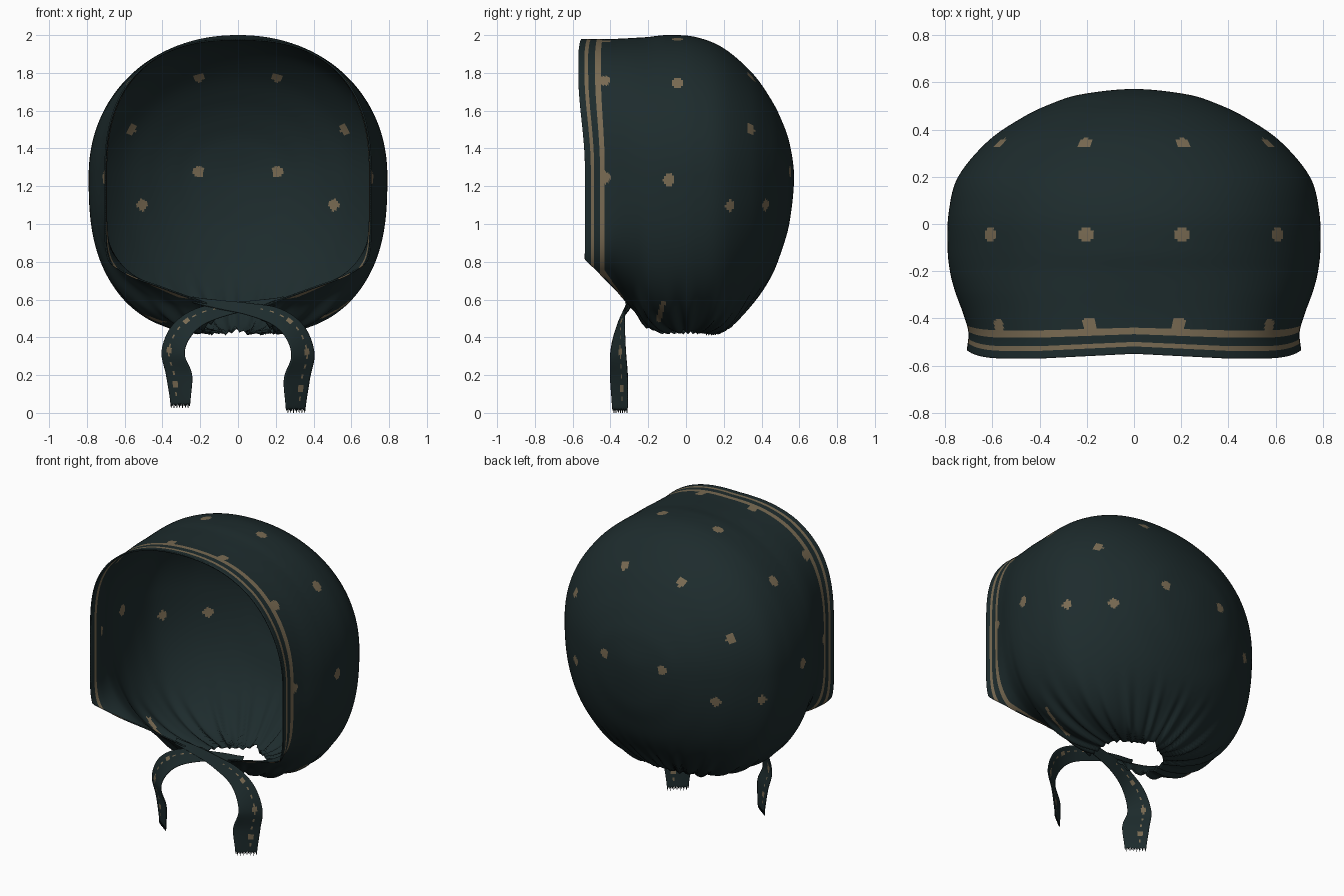
import bpy, bmesh, math
from mathutils import Vector

if "Cube" in bpy.data.objects:
    bpy.data.objects.remove(bpy.data.objects["Cube"])


def material(name, rgb):
    m = bpy.data.materials.new(name)
    m.diffuse_color = (*rgb, 1)
    m.use_nodes = True
    m.node_tree.nodes["Principled BSDF"].inputs["Base Color"].default_value = m.diffuse_color
    return m


CLOTH = material("dark green cloth", (0.0125, 0.0245, 0.026))
GOLD = material("muted gold print", (0.19, 0.145, 0.085))
ZC = 1.25  # height of the crown centre


def smooth(v, a, b):
    t = min(1, max(0, (v - a) / (b - a)))
    return t * t * (3 - 2 * t)


def spline(pts, t):
    """Catmull-Rom through pts, t in 1 .. len-2 (outer points are guides)."""
    i = min(int(t), len(pts) - 3)
    u = t - i
    out = []
    for a, b, c, d in zip(pts[i - 1], pts[i], pts[i + 1], pts[i + 2]):
        out.append(b + 0.5 * u * (c - a + u * (2 * a - 5 * b + 4 * c - d + u * (3 * (b - c) + d - a))))
    return out


def new_object(name, bm, slots):
    me = bpy.data.meshes.new(name)
    bm.to_mesh(me)
    bm.free()
    ob = bpy.data.objects.new(name, me)
    bpy.context.collection.objects.link(ob)
    for m in slots:
        me.materials.append(m)
    for p in me.polygons:
        p.use_smooth = True
    return ob


# Hood sections from back to front:
# y, half width, top, bottom, lower roundness, open half width at the bottom
SECTIONS = [
    (0.55, -0.22, 1.08, 1.48, 2.0, 0),
    (0.572, 0, ZC, ZC, 2.0, 0),
    (0.55, 0.22, 1.42, 1.02, 2.0, 0),
    (0.51, 0.35, 1.54, 0.87, 2.1, 0),
    (0.45, 0.475, 1.66, 0.72, 2.2, 0),
    (0.35, 0.62, 1.80, 0.58, 2.3, 0),
    (0.20, 0.745, 1.93, 0.44, 2.45, 0),
    (0.05, 0.785, 1.99, 0.42, 2.6, 0.19),
    (-0.10, 0.79, 2.0, 0.42, 2.65, 0.20),
    (-0.20, 0.78, 1.99, 0.45, 2.65, 0.17),
    (-0.28, 0.76, 1.985, 0.545, 2.7, 0.10),
    (-0.38, 0.725, 1.98, 0.63, 3.3, 0.38),
    (-0.47, 0.702, 1.98, 0.67, 5.0, 0.60),
    (-0.55, 0.708, 1.98, 0.71, 8.0, 0.69),
    (-0.63, 0.71, 1.98, 0.72, 9.0, 0.70),
]
ROWS, COLS = 150, 330


def hood_point(y, w, top, bot, n, b):
    s, c = abs(math.sin(b)), math.cos(b)
    # the crown gets squarer towards the rim
    h, k = (top - ZC, 2.1 + 0.4 * smooth(-y, 0.1, 0.5)) if c > 0 else (ZC - bot, n)
    r = ((s / w) ** k + (abs(c) / h) ** k) ** (-1 / k)
    p = Vector((r * math.sin(b), y, ZC + r * c))
    # rim leans forward at the top and back at the cheeks
    lean = smooth(p.z, 1.3, 1.8)
    p.y += smooth(-y, 0.3, 0.55) * (0.015 * (1 - lean) - 0.02 * lean * min(1, abs(p.x) / 0.4))
    # gathers radiating from the neck
    g = smooth(-p.z, -0.85, -0.43) * smooth(y, -0.4, -0.2)
    phi = math.atan2(p.x, p.y)
    wave = math.sin(26 * phi) + 0.5 * math.sin(41 * phi + 1)
    d = (p - Vector((0, 0, ZC))).normalized()
    return p + d * 0.010 * g * g * wave


def build_hood():
    bm = bmesh.new()
    last = len(SECTIONS) - 2
    grid, ys = [], []
    for i in range(ROWS + 1):
        t = 1.03 + (last - 1.03) * i / ROWS
        y, w, top, bot, n, xe = spline(SECTIONS, t)
        xe = min(max(xe, 0), w * 0.99)
        ze = -(ZC - bot) * (1 - (xe / w) ** n) ** (1 / n)
        bmax = math.atan2(xe, ze) if xe > 0 else math.pi
        grid.append([bm.verts.new(hood_point(y, w, top, bot, n, bmax * (2 * j / COLS - 1)))
                     for j in range(COLS + 1)])
        ys.append(y)
    for i in range(ROWS):
        ym = (ys[i] + ys[i + 1]) / 2
        for j in range(COLS):
            f = bm.faces.new((grid[i][j], grid[i][j + 1], grid[i + 1][j + 1], grid[i + 1][j]))
            # twin stripes beside the rim, then one along the cheek edge
            end = grid[i][0 if j < COLS / 2 else COLS].co
            edge = (f.calc_center_median() - end).length
            if -0.520 < ym < -0.499:
                f.material_index = 1
            elif -0.467 < ym < -0.437:
                f.material_index = 2
            elif -0.437 < ym < -0.33 and 0.04 < edge < 0.10:
                f.material_index = 2
    bm.faces.new(grid[0][:COLS])
    bmesh.ops.remove_doubles(bm, verts=bm.verts, dist=1e-4)
    bm.normal_update()
    ctr = Vector((0, 0, ZC))
    faces = list(bm.faces)
    if sum(f.normal.dot(f.calc_center_median() - ctr) * f.calc_area() for f in faces) < 0:
        bmesh.ops.reverse_faces(bm, faces=faces)
    # the back cap may start out facing the other way
    for f in faces:
        if len(f.verts) > 4 and f.normal.y < 0:
            f.normal_flip()

    # printed dots, mirrored left and right: x, y, z
    dots = [(0.21, 0.55, 1.28), (0.21, 0.35, 1.79), (0.57, 0.34, 1.5), (0.5, 0.41, 1.1),
            (0.71, 0.235, 1.1), (0.6, -0.04, 1.74), (0.21, -0.045, 2.0), (0.79, -0.09, 1.235),
            (0.19, -0.425, 1.97), (0.58, -0.43, 1.76), (0.71, -0.43, 1.25)]
    half = []
    for f in faces:
        c = f.calc_center_median()
        half.append((f, Vector((abs(c.x), c.y, c.z))))
    for d in dots:
        d = Vector(d)
        core = min(half, key=lambda q: (q[1] - d).length_squared)[1]
        for f, c in half:
            if (c - core).length < 0.031 and f.material_index == 0:
                f.material_index = 1
    # dots drawn out inside the neck gathers
    for f, c in half:
        if abs(c.y + 0.135 - 0.25 * (c.z - 0.53)) < 0.014 and 0.48 < c.z < 0.59 and c.x > 0.2:
            f.material_index = 1

    # slots 3 to 5 colour the lining: dots show through, the wide stripe does not
    ob = new_object("hood", bm, (CLOTH, GOLD, GOLD, CLOTH, GOLD, CLOTH))
    sol = ob.modifiers.new("cloth thickness", 'SOLIDIFY')
    sol.thickness = 0.008
    sol.offset = -1
    sol.material_offset = 3


# Ribbon path: centre x, y, z and half-width vector x, y, z
RIBBON = [
    (-0.34, -0.31, 0.65, 0, 0.01, 0.012),
    (-0.24, -0.30, 0.60, 0, 0.012, 0.015),
    (-0.11, -0.295, 0.575, 0.004, 0.012, 0.022),
    (0.05, -0.315, 0.55, 0.008, 0.015, 0.03),
    (0.20, -0.34, 0.51, 0.02, 0.02, 0.042),
    (0.30, -0.355, 0.43, 0.045, 0.03, 0.035),
    (0.343, -0.36, 0.31, 0.06, 0.04, 0.012),
    (0.312, -0.355, 0.18, 0.068, 0.045, 0),
    (0.305, -0.35, 0.03, 0.052, 0.04, 0),
    (0.30, -0.35, -0.1, 0.05, 0.04, 0),
]


def build_ribbon(name, side, lift, dy):
    bm = bmesh.new()
    rows, cols = 90, 14
    last = len(RIBBON) - 2
    grid = []
    for i in range(rows + 1):
        v = spline(RIBBON, 1 + (last - 1) * i / rows)
        c, w = Vector(v[:3]), Vector(v[3:])
        c.z += lift * smooth(i, rows * 0.5, rows)
        c.y += dy * (1 - smooth(i, rows * 0.3, rows * 0.5))
        line = []
        for j in range(cols + 1):
            p = c + w * (2 * j / cols - 1)
            p.x *= side
            line.append(bm.verts.new(p))
        grid.append(line)
    for i in range(rows):
        for j in range(cols):
            f = bm.faces.new((grid[i][j], grid[i][j + 1], grid[i + 1][j + 1], grid[i + 1][j]))
            # dashed stitch line and small spots
            dash = j == 9 and i % 5 < 2
            spot = i % 18 in (8, 9, 10) and j in (8, 9, 10)
            f.material_index = int(i > 30 and (dash or spot))
    # frayed end threads
    for j in range(cols):
        a, b = grid[-1][j], grid[-1][j + 1]
        tip = bm.verts.new((a.co + b.co) / 2 - Vector((0, 0, 0.03 if j % 2 else 0.018)))
        bm.faces.new((a, b, tip))
    ob = new_object(name, bm, (CLOTH, GOLD))
    sol = ob.modifiers.new("cloth thickness", 'SOLIDIFY')
    sol.thickness = 0.005
    sol.offset = 0


build_hood()
build_ribbon("ribbon_right", 1, 0.0, -0.008)
build_ribbon("ribbon_left", -1, 0.025, 0.008)
